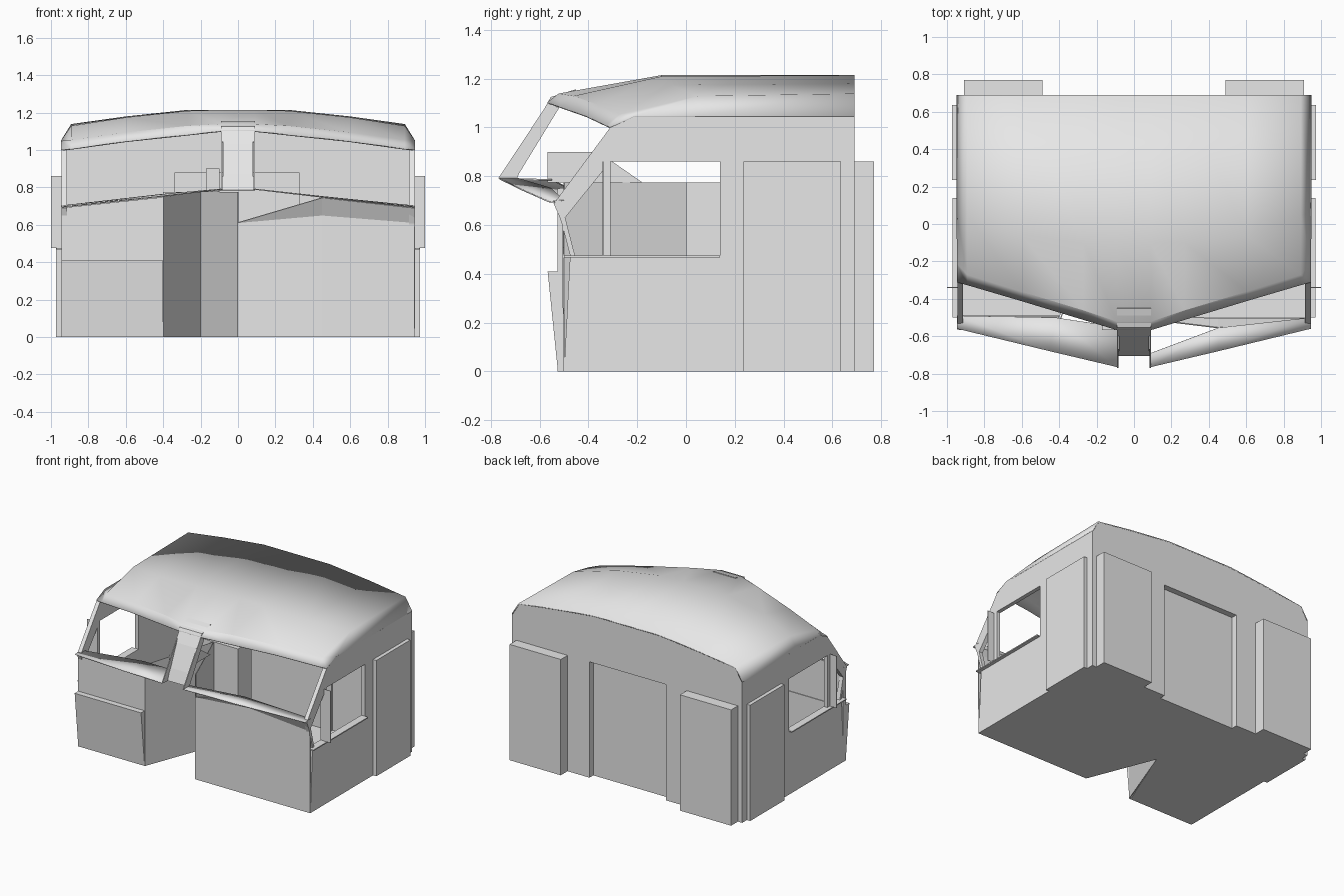
import bpy, bmesh, math
from mathutils import Vector

cube = bpy.data.objects.get("Cube")
if cube:
    bpy.data.objects.remove(cube, do_unlink=True)

grey = bpy.data.materials.new("light_grey_paint")
grey.use_nodes = True
COLOUR = (0.8, 0.8, 0.8, 1)
grey.diffuse_color = COLOUR
grey.node_tree.nodes["Principled BSDF"].inputs["Base Color"].default_value = COLOUR


def finish(name, bm):
    bmesh.ops.recalc_face_normals(bm, faces=bm.faces)
    mesh = bpy.data.meshes.new(name)
    bm.to_mesh(mesh)
    bm.free()
    mesh.materials.append(grey)
    obj = bpy.data.objects.new(name, mesh)
    bpy.context.collection.objects.link(obj)
    return obj


def panel(name, loops, shift):
    """Flat sheet bounded by 3D loops (later loops are holes), thickened along shift."""
    bm = bmesh.new()
    edges = []
    for loop in loops:
        vs = [bm.verts.new(p) for p in loop]
        edges += [bm.edges.new((a, b)) for a, b in zip(vs, vs[1:] + vs[:1])]
    bmesh.ops.triangle_fill(bm, edges=edges, use_beauty=True)
    bmesh.ops.dissolve_limit(bm, angle_limit=0.01, verts=bm.verts, edges=bm.edges)
    out = bmesh.ops.extrude_face_region(bm, geom=bm.faces[:], use_keep_orig=True)
    moved = [g for g in out["geom"] if isinstance(g, bmesh.types.BMVert)]
    bmesh.ops.translate(bm, verts=moved, vec=Vector(shift))
    return finish(name, bm)


def box(name, lo, hi):
    (x0, y0, z0), (x1, y1, z1) = lo, hi
    base = [(x0, y0, z0), (x1, y0, z0), (x1, y1, z0), (x0, y1, z0)]
    return panel(name, [base], (0, 0, z1 - z0))


def skin(name, rows, thick, smooth=True):
    """Sheet lofted through equal rows of points."""
    bm = bmesh.new()
    grid = [[bm.verts.new(p) for p in row] for row in rows]
    for r, s in zip(grid, grid[1:]):
        for i in range(len(r) - 1):
            bm.faces.new((r[i], r[i + 1], s[i + 1], s[i]))
    obj = finish(name, bm)
    mod = obj.modifiers.new("thickness", "SOLIDIFY")
    mod.thickness = thick
    mod.offset = 0
    if smooth:
        bpy.context.view_layer.objects.active = obj
        obj.select_set(True)
        bpy.ops.object.shade_smooth_by_angle(angle=math.radians(28))
        obj.select_set(False)
    return obj


W, BACK, FRONT = 0.945, 0.69, -0.5
DOOR = 0.86    # top of every door

# Roof: each column runs rear to brow as (y, z) points
columns = [
    (0.09, [(BACK, 1.21), (-0.10, 1.21), (-0.52, 1.135), (-0.565, 1.10)]),
    (0.27, [(BACK, 1.21), (-0.10, 1.205), (-0.46, 1.125), (-0.51, 1.08)]),
    (0.60, [(BACK, 1.175), (-0.06, 1.17), (-0.36, 1.09), (-0.41, 1.045)]),
    (0.89, [(BACK, 1.135), (0.05, 1.125), (-0.27, 1.05), (-0.325, 1.005)]),
    (W, [(BACK, 1.045), (0.05, 1.045), (-0.21, 1.045), (-0.31, 1.0)]),
]
half = [[(x, y, z) for y, z in path] for x, path in columns]
mirrored = [[(-x, y, z) for x, y, z in row] for row in reversed(half)]
skin("roof", mirrored + half, 0.008)

# Floor with the front stairwell and rear door notches
floor = [(-W, FRONT), (-0.4, FRONT), (-0.2, 0), (0, FRONT), (W, FRONT), (W, BACK),
         (0.31, BACK), (0.31, 0.64), (-0.32, 0.64), (-0.32, BACK), (-W, BACK)]
panel("floor", [[(x, y, 0) for x, y in floor]], (0, 0, 0.015))

# Rear wall following the roof arch, with a recessed centre door
arch = [(x, path[0][1]) for x, path in columns]
rear = [(-0.32, 0), (-0.32, DOOR), (0.31, DOOR), (0.31, 0), (W, 0)]
rear += arch[::-1] + [(-x, z) for x, z in arch] + [(-W, 0)]
panel("rear_wall", [[(x, BACK, z) for x, z in rear]], (0, -0.05, 0))
box("rear_centre_door", (-0.34, 0.625, 0), (0.33, 0.645, DOOR + 0.02))

# Side walls, windows and doors
outline = [(FRONT, 0), (-0.475, 0.475), (-0.51, 0.61), (-0.54, 0.69), (-0.31, 1.0),
           (-0.21, 1.045), (BACK, 1.045), (BACK, 0)]
window = [(-0.455, 0.475), (0.14, 0.475), (0.14, DOOR), (-0.31, DOOR), (-0.495, 0.63)]
for s, side in ((1, "left"), (-1, "right")):
    loops = [[(s * W, y, z) for y, z in loop] for loop in (outline, window)]
    panel(side + "_wall", loops, (-s * 0.03, 0, 0))
    a, b = sorted((s * 0.915, s * 0.945))
    box(side + "_window_post", (a, -0.34, 0.475), (b, -0.31, DOOR))
    a, b = sorted((s * 0.94, s * 1.0))
    box(side + "_wind_deflector", (a, -0.342, 0.475), (b, -0.338, DOOR))
    a, b = sorted((s * 0.93, s * 0.97))
    box(side + "_window_sill", (a, FRONT, 0.467), (b, 0.14, 0.475))
    a, b = sorted((s * 0.93, s * 0.972))
    box(side + "_door", (a, 0.235, 0), (b, 0.635, DOOR))
    a, b = sorted((s * 0.49, s * 0.91))
    box(side + "_rear_cabinet", (a, BACK - 0.02, 0), (b, 0.77, DOOR))

    # Flange of the windscreen centre pillar
    flange = [(-0.565, 1.10), (-0.77, 0.79), (-0.70, 0.785), (-0.52, 1.08)]
    panel(side + "_pillar_flange", [[(s * 0.09, y, z) for y, z in flange]],
          (-s * 0.006, 0, 0))

# Windscreen centre pillar, waisted in the middle
skin("centre_pillar", [[(-w, y, z), (w, y, z)] for w, y, z in
     ((0.09, -0.70, 0.785), (0.08, -0.67, 0.87), (0.08, -0.60, 1.03),
      (0.092, -0.55, 1.12), (0.092, -0.45, 1.15))], 0.012, False)

# Windscreen sills
skin("left_sill", [
    [(0.09, -0.765, 0.79), (0.45, -0.68, 0.748), (W, -0.56, 0.695)],
    [(0.09, -0.69, 0.79), (0.45, -0.555, 0.75), (W, FRONT, 0.70)]], 0.006)
skin("right_sill", [
    [(-0.09, -0.765, 0.79), (-0.45, -0.68, 0.748), (-W, -0.56, 0.695)],
    [(-0.09, -0.55, 0.785), (-0.42, -0.5, 0.76), (-W, -0.49, 0.70)]], 0.006)

# Left front panel with its sloping upper edge
skin("left_front_panel", [
    [(0, FRONT, 0), (0.45, FRONT, 0), (W, FRONT, 0)],
    [(0, FRONT, 0.61), (0.45, -0.505, 0.65), (W, -0.505, 0.61)],
    [(0, FRONT, 0.612), (0.45, -0.555, 0.745), (W, -0.54, 0.69)]], 0.006, False)

# Right front: tapered lower box and the recessed panel above it
lower_box = [(-0.49, 0), (-0.525, 0), (-0.567, 0.41), (-0.49, 0.41)]
panel("right_front_box", [[(-W, y, z) for y, z in lower_box]], (W - 0.4, 0, 0))
upper = [(-W, 0.41), (-0.4, 0.41), (-0.4, 0.748), (-W, 0.69)]
panel("right_front_panel", [[(x, -0.525, z) for x, z in upper]], (0, 0.03, 0))

# Stairwell walls folding inward from the front
skin("stairwell", [[(x, y, 0), (x, y, h)] for x, y, h in
     ((-0.4, -0.525, 0.75), (-0.2, 0, 0.775), (0, FRONT, 0.775))], 0.006, False)

# Control console behind the stairwell and the hood on the dash
box("control_console", (-0.4, 0, 0.015), (0, 0.16, 0.775))
hood = [(-0.567, 0.775), (-0.567, 0.90), (-0.36, 0.90), (-0.18, 0.775)]
panel("dash_hood", [[(-0.17, y, z) for y, z in hood]], (0.07, 0, 0))
